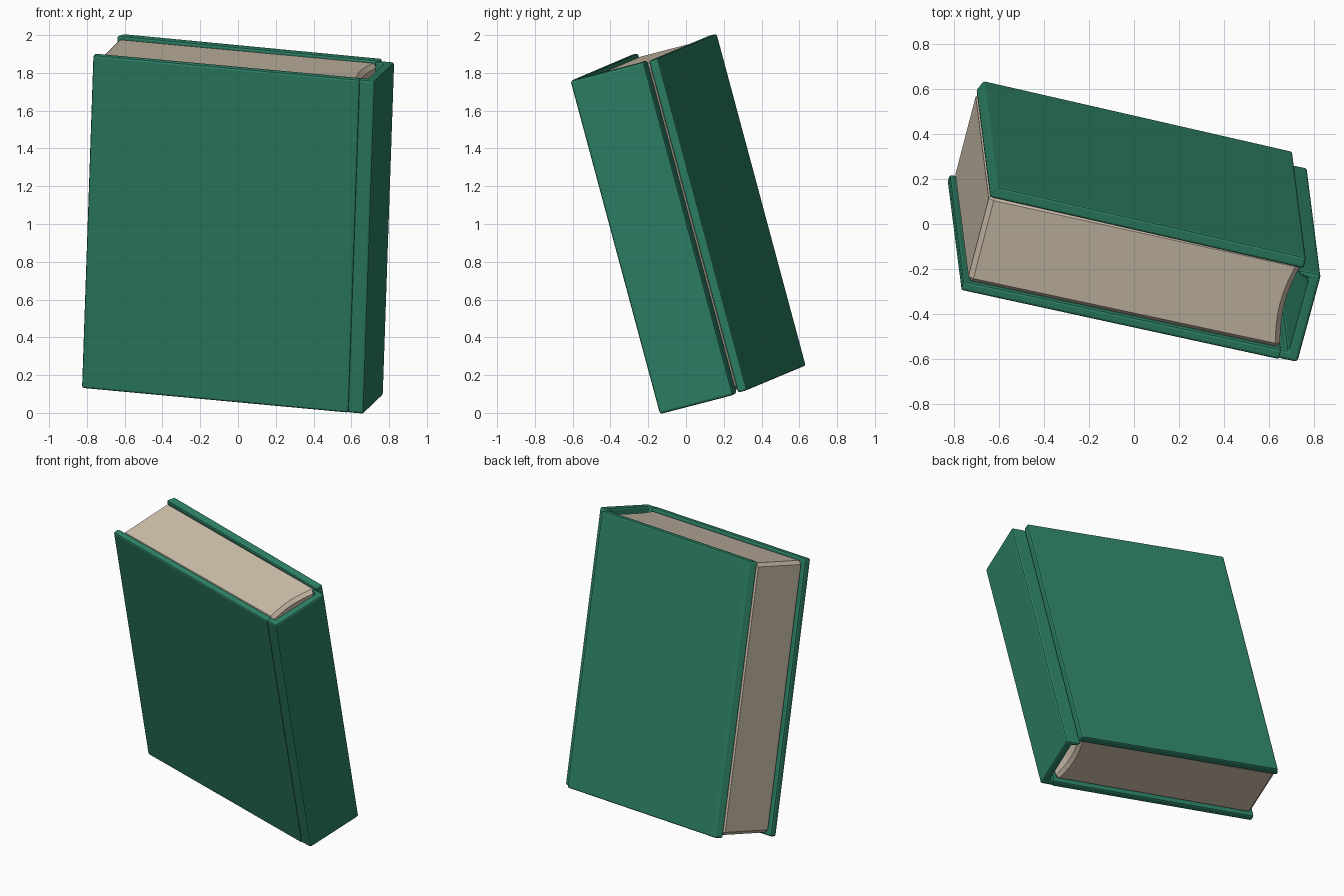
import bpy, bmesh, math
from mathutils import Matrix, Vector

if "Cube" in bpy.data.objects:
    bpy.data.objects.remove(bpy.data.objects["Cube"])


def material(name, rgb):
    m = bpy.data.materials.new(name)
    m.diffuse_color = (*rgb, 1)
    m.use_nodes = True
    m.node_tree.nodes["Principled BSDF"].inputs["Base Color"].default_value = m.diffuse_color
    return m


GREEN = material("green_cloth", (0.026, 0.216, 0.130))
PAPER = material("cream_paper", (0.60, 0.51, 0.40))

# Leaning book frame: local x = width, y = thickness, z = height
up = Vector((0.033, -0.259, 0.965)).normalized()
depth = up.cross(Vector((0.975, -0.206, -0.086))).normalized()
width = depth.cross(up).normalized()
FRAME = Matrix.Translation((0, 0, 1)) @ Matrix((width, depth, up)).transposed().to_4x4()


def prism(name, profile, half, mat, bevel, segments=1):
    """Extrude a width/thickness profile along the book height."""
    bm = bmesh.new()
    face = bm.faces.new([bm.verts.new((x, y, -half)) for x, y in profile])
    ext = bmesh.ops.extrude_face_region(bm, geom=[face])
    verts = [g for g in ext["geom"] if isinstance(g, bmesh.types.BMVert)]
    bmesh.ops.translate(bm, verts=verts, vec=(0, 0, 2 * half))
    bmesh.ops.recalc_face_normals(bm, faces=bm.faces)
    mesh = bpy.data.meshes.new(name)
    bm.to_mesh(mesh)
    bm.free()
    mesh.materials.append(mat)
    ob = bpy.data.objects.new(name, mesh)
    bpy.context.collection.objects.link(ob)
    ob.matrix_world = FRAME
    mod = ob.modifiers.new("edge_bevel", 'BEVEL')
    mod.width = bevel
    mod.segments = segments
    mod.limit_method = 'ANGLE'
    mod.angle_limit = math.radians(40)
    return ob


# Covers, each slightly tilted against the page block
prism("front_cover", [(-0.767, -0.228), (-0.767, -0.183), (0.685, -0.190), (0.685, -0.238)],
      0.914, GREEN, 0.012, 2)
prism("back_cover", [(-0.738, 0.215), (-0.715, 0.268), (0.697, 0.243), (0.697, 0.192)],
      0.910, GREEN, 0.010, 2)

# Spine: channel with short flaps reaching to both covers
prism("spine", [(0.675, -0.233), (0.765, -0.233), (0.779, 0.182), (0.672, 0.182),
                (0.690, 0.158), (0.728, 0.150), (0.715, -0.190), (0.675, -0.190)],
      0.914, GREEN, 0.014, 2)

# Page block with a hollow curved back
curve = [(0.678 + 0.010 * t - 0.03 * math.sin(math.pi * t), -0.195 + 0.405 * t)
         for t in (i / 8 for i in range(9))]
prism("pages", [(-0.735, 0.222), (-0.745, -0.190)] + curve, 0.894, PAPER, 0.022)
